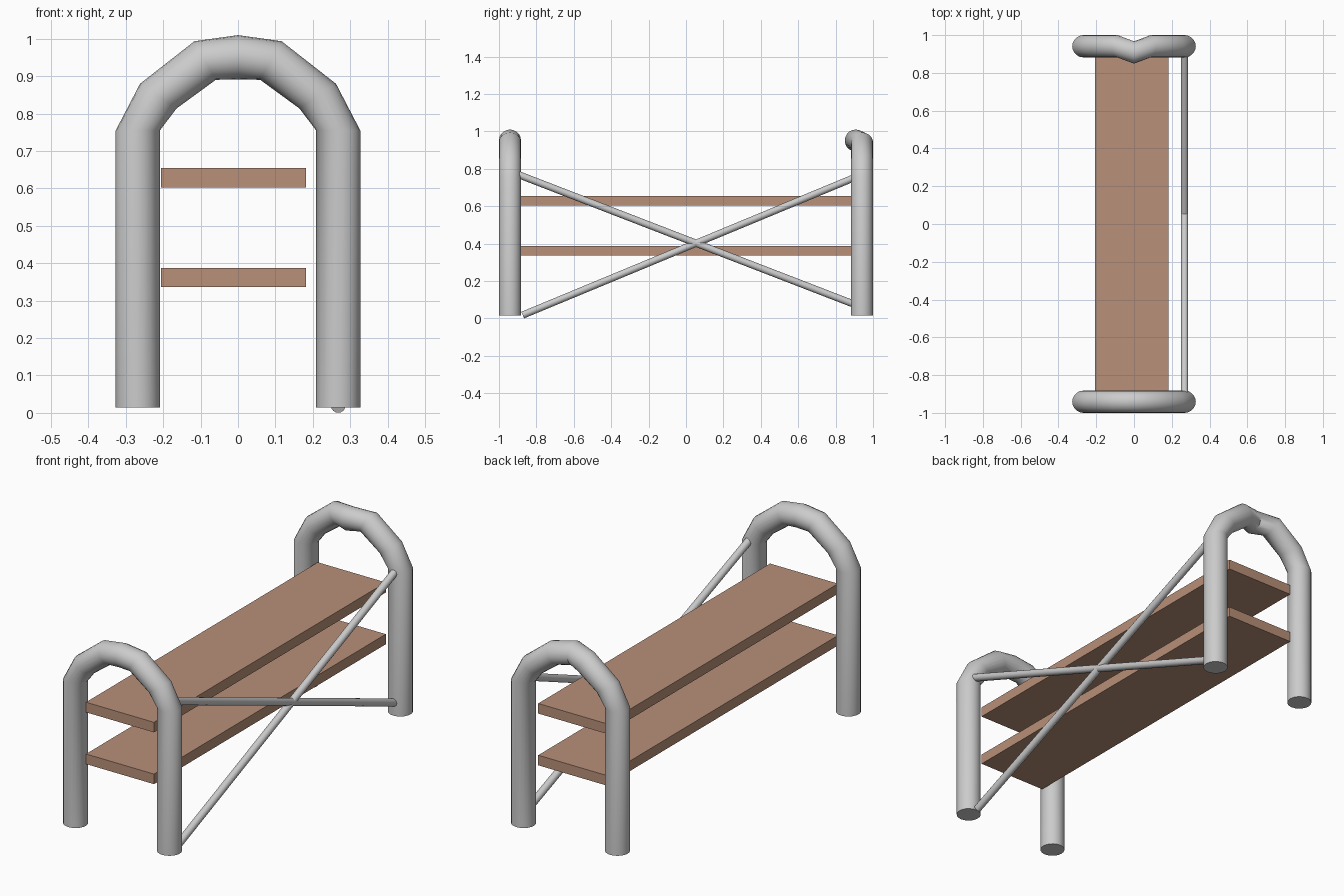
import bpy, bmesh
from math import cos, sin, pi, radians
from mathutils import Vector

if "Cube" in bpy.data.objects:
    bpy.data.objects.remove(bpy.data.objects["Cube"])

TUBE_R = 0.059
SIDES = 20


def finish(bm, name, smooth=True):
    bmesh.ops.recalc_face_normals(bm, faces=bm.faces)
    mesh = bpy.data.meshes.new(name)
    bm.to_mesh(mesh)
    bm.free()
    obj = bpy.data.objects.new(name, mesh)
    bpy.context.collection.objects.link(obj)
    if smooth:
        bpy.ops.object.select_all(action='DESELECT')
        bpy.context.view_layer.objects.active = obj
        obj.select_set(True)
        bpy.ops.object.shade_smooth_by_angle(angle=radians(40))
    return obj


def end_frame(name, y, apex_shift):
    # half arch: centre x, centre z, tilt of the ring
    half = [(0.268, 0.015, 0), (0.268, 0.755, 0), (0.213, 0.847, 34), (0.088, 0.942, 61)]
    path = half + [(0, 0.951, 90)] + [(-x, z, 180 - a) for x, z, a in reversed(half)]
    bm = bmesh.new()
    rings = []
    for x, z, a in path:
        out = Vector((cos(radians(a)), 0, sin(radians(a))))
        centre = Vector((x, y + (apex_shift if a == 90 else 0), z))
        rings.append([bm.verts.new(centre + TUBE_R * (out * cos(t) + Vector((0, sin(t), 0))))
                      for t in (2 * pi * i / SIDES for i in range(SIDES))])
    for r0, r1 in zip(rings, rings[1:]):
        for i in range(SIDES):
            j = (i + 1) % SIDES
            bm.faces.new((r0[i], r0[j], r1[j], r1[i]))
    bm.faces.new(rings[0])
    bm.faces.new(rings[-1])
    return finish(bm, name)


def brace(name, a, b):
    a, b = Vector(a), Vector(b)
    bm = bmesh.new()
    bmesh.ops.create_cone(bm, cap_ends=True, segments=16, radius1=0.019, radius2=0.019,
                          depth=(b - a).length)
    bmesh.ops.rotate(bm, verts=bm.verts, matrix=(b - a).to_track_quat('Z', 'Y').to_matrix())
    bmesh.ops.translate(bm, verts=bm.verts, vec=(a + b) / 2)
    return finish(bm, name)


def shelf(name, z, mat):
    bm = bmesh.new()
    bmesh.ops.create_cube(bm, size=1)
    bmesh.ops.scale(bm, verts=bm.verts, vec=(0.388, 1.89, 0.052))
    bmesh.ops.translate(bm, verts=bm.verts, vec=(-0.012, 0, z))
    obj = finish(bm, name, smooth=False)
    obj.data.materials.append(mat)


# arched tube frames; the back one is kinked at the top
end_frame("front_frame", -0.941, 0)
end_frame("back_frame", 0.941, -0.033)

# crossed braces on the right side
brace("rising_brace", (0.268, -0.873, 0.018), (0.268, 0.93, 0.765))
brace("falling_brace", (0.268, -0.93, 0.782), (0.268, 0.93, 0.064))

# wooden shelves
wood = bpy.data.materials.new("wood")
wood.diffuse_color = (0.48, 0.28, 0.19, 1)
wood.use_nodes = True
wood.node_tree.nodes["Principled BSDF"].inputs["Base Color"].default_value = wood.diffuse_color
shelf("upper_shelf", 0.629, wood)
shelf("lower_shelf", 0.362, wood)
